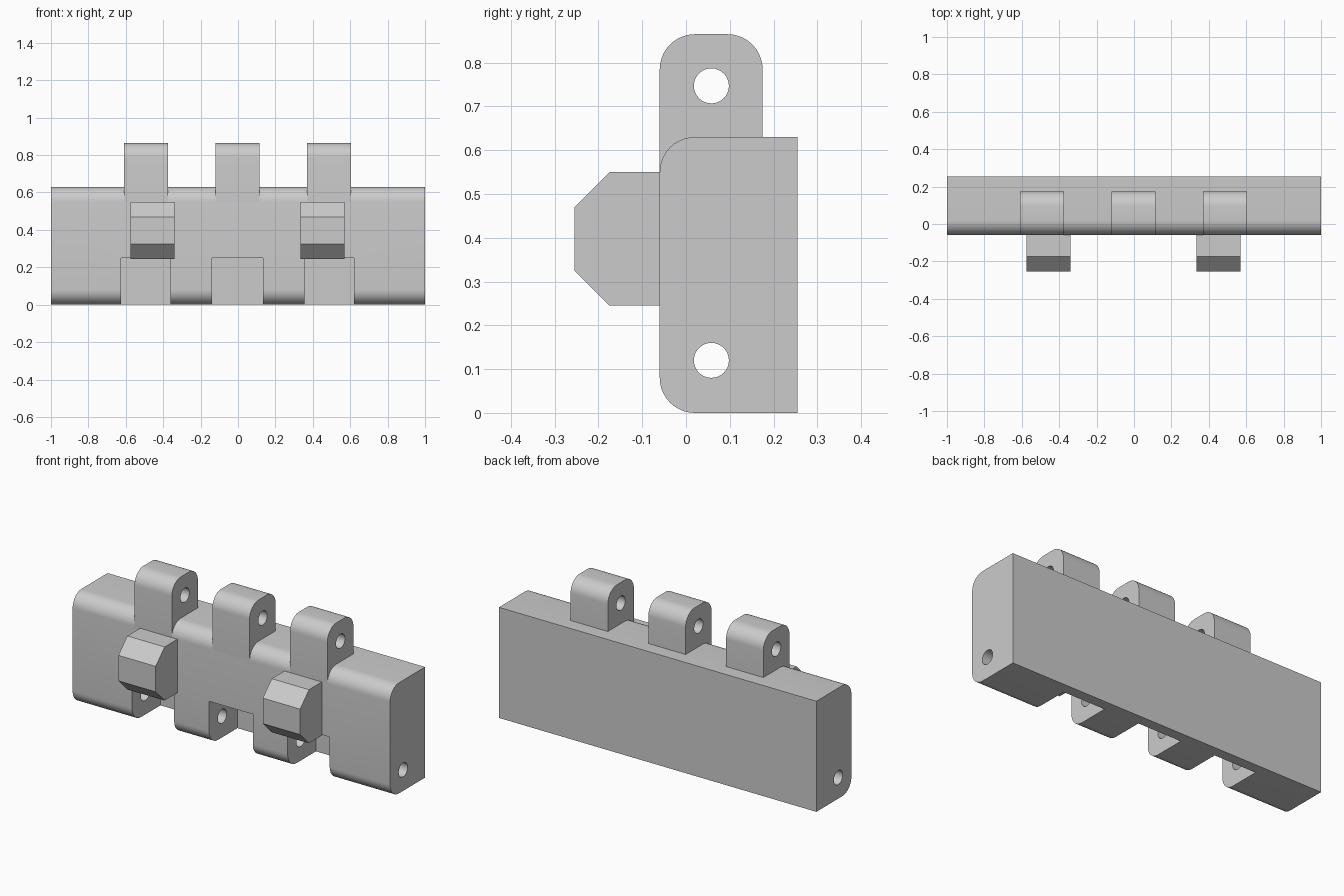
import bpy, bmesh, math

if "Cube" in bpy.data.objects:
    bpy.data.objects.remove(bpy.data.objects["Cube"])

grey = bpy.data.materials.new("plain grey")
grey.diffuse_color = (0.6, 0.6, 0.6, 1)
grey.use_nodes = True
grey.node_tree.nodes["Principled BSDF"].inputs["Base Color"].default_value = grey.diffuse_color

FRONT, BACK, TOP = -0.06, 0.255, 0.63
R = 0.08            # rounding radius of the front edges
PIN_Y, PIN_R = 0.058, 0.04


def arc(cy, cz, a0, a1, n=10, r=R):
    """Points (y, z) along an arc given in degrees."""
    return [(cy + r * math.cos(math.radians(a0 + (a1 - a0) * i / n)),
             cz + r * math.sin(math.radians(a0 + (a1 - a0) * i / n)))
            for i in range(n + 1)]


def extrude(name, profile, x0, x1):
    """Prism with a (y, z) profile running along x."""
    bm = bmesh.new()
    ends = [[bm.verts.new((x, y, z)) for y, z in profile] for x in (x0, x1)]
    n = len(profile)
    bm.faces.new(ends[0])
    bm.faces.new(ends[1])
    for i in range(n):
        j = (i + 1) % n
        bm.faces.new((ends[0][i], ends[0][j], ends[1][j], ends[1][i]))
    bmesh.ops.recalc_face_normals(bm, faces=bm.faces)
    mesh = bpy.data.meshes.new(name)
    bm.to_mesh(mesh)
    bm.free()
    obj = bpy.data.objects.new(name, mesh)
    bpy.context.collection.objects.link(obj)
    mesh.materials.append(grey)
    return obj


def activate(obj):
    bpy.ops.object.select_all(action='DESELECT')
    obj.select_set(True)
    bpy.context.view_layer.objects.active = obj


def cut(obj, cutter):
    mod = obj.modifiers.new("cut", 'BOOLEAN')
    mod.operation, mod.solver, mod.object = 'DIFFERENCE', 'EXACT', cutter
    activate(obj)
    bpy.ops.object.modifier_apply(modifier=mod.name)
    bpy.data.objects.remove(cutter)


def smooth(obj):
    activate(obj)
    bpy.ops.object.shade_smooth_by_angle(angle=math.radians(30))


def pin_cutter(z, x0, x1):
    return extrude("pin_cutter", arc(PIN_Y, z, 0, 348.75, 31, PIN_R), x0, x1)


# Main body: block with rounded front edges, hinge slots and a pin hole
body = extrude("body", [(BACK, 0), (BACK, TOP)]
               + arc(FRONT + R, TOP - R, 90, 180)
               + arc(FRONT + R, R, 180, 270), -1, 1)
for x0, x1 in ((-0.625, -0.36), (-0.14, 0.135), (0.355, 0.62)):
    cut(body, extrude("slot_cutter",
                      [(-0.2, -0.1), (0.195, -0.1), (0.195, 0.25), (-0.2, 0.25)], x0, x1))
cut(body, pin_cutter(0.12, -1.1, 1.1))
smooth(body)

# Hinge knuckles: rounded on top, seated over the body's rounded edge
TAB_TOP, TAB_BACK = 0.865, 0.175
tab_profile = (arc(FRONT + R, TOP - R, 90, 180)
               + arc(FRONT + R, TAB_TOP - R, 180, 90)
               + arc(TAB_BACK - R, TAB_TOP - R, 90, 0)
               + [(TAB_BACK, TOP)])
for side, x0 in (("left", -0.61), ("middle", -0.12), ("right", 0.37)):
    tab = extrude(side + "_knuckle", tab_profile, x0, x0 + 0.235)
    cut(tab, pin_cutter(0.747, x0 - 0.1, x0 + 0.335))
    smooth(tab)

# Chamfered pegs on the front
peg_profile = [(FRONT, 0.245), (FRONT, 0.55), (-0.175, 0.55),
               (-0.255, 0.47), (-0.255, 0.325), (-0.175, 0.245)]
for side, x0 in (("left", -0.575), ("right", 0.335)):
    extrude(side + "_peg", peg_profile, x0, x0 + 0.235)
